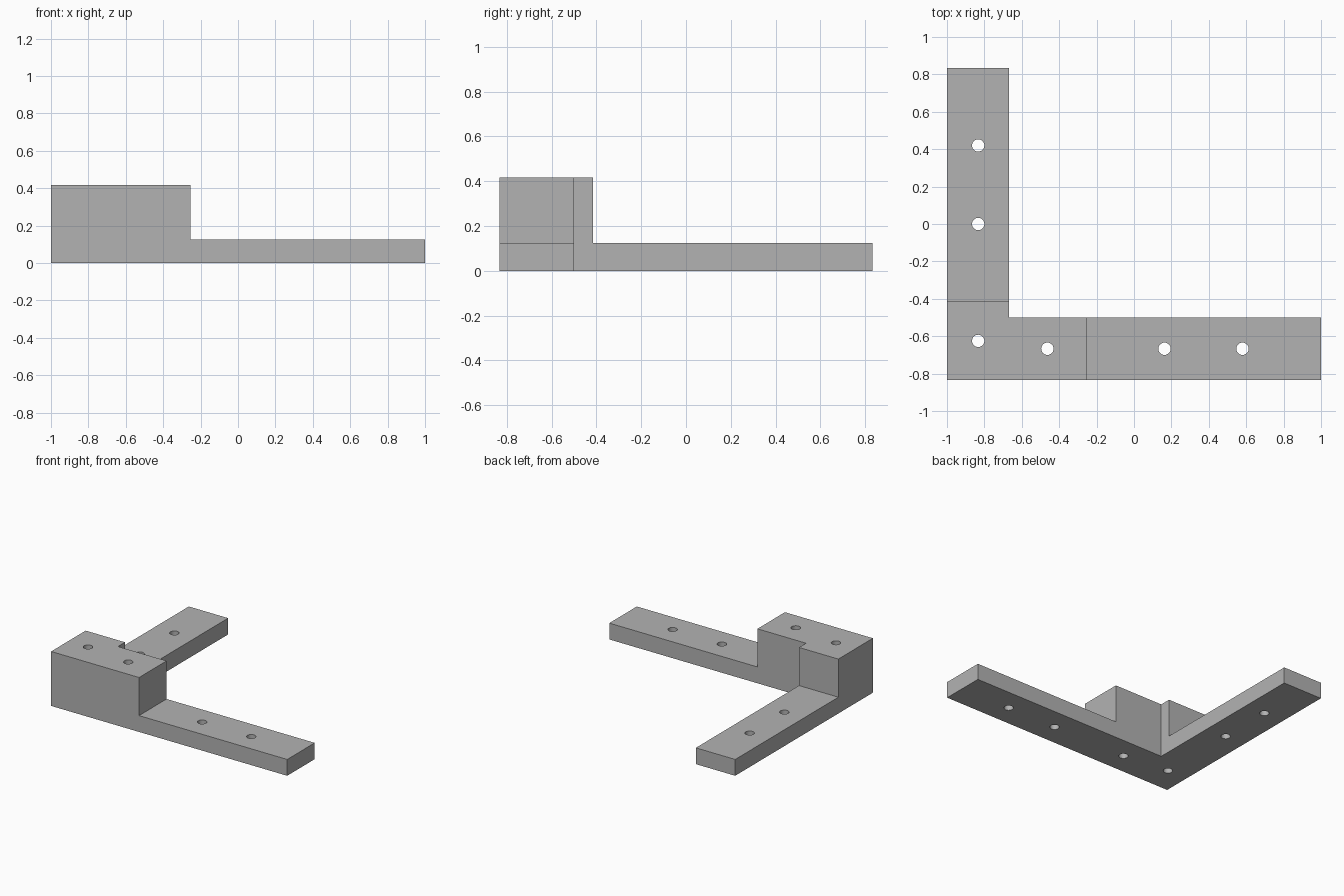
import bpy
import bmesh
from mathutils import Matrix, Vector

if "Cube" in bpy.data.objects:
    bpy.data.objects.remove(bpy.data.objects["Cube"], do_unlink=True)

HALF_Y = 0.833      # half depth of the bracket
ARM = 0.333         # width of each arm
PLATE = 0.125       # thickness of the thin arms
TALL = 0.417        # height of the corner block
HOLE_R = 0.033

grey = bpy.data.materials.new("plain grey")
grey.use_nodes = True
colour = (0.45, 0.45, 0.45, 1)
grey.diffuse_color = colour
grey.node_tree.nodes["Principled BSDF"].inputs["Base Color"].default_value = colour


def make_object(name, bm):
    bmesh.ops.recalc_face_normals(bm, faces=bm.faces)
    mesh = bpy.data.meshes.new(name)
    bm.to_mesh(mesh)
    bm.free()
    mesh.materials.append(grey)
    obj = bpy.data.objects.new(name, mesh)
    bpy.context.collection.objects.link(obj)
    return obj


def box(name, low, high):
    low, high = Vector(low), Vector(high)
    bm = bmesh.new()
    bmesh.ops.create_cube(bm, size=1, matrix=Matrix.Translation((low + high) / 2)
                          @ Matrix.Diagonal((*(high - low), 1)))
    return make_object(name, bm)


def cylinder(name, x, y):
    bm = bmesh.new()
    bmesh.ops.create_cone(bm, cap_ends=True, segments=32, radius1=HOLE_R,
                          radius2=HOLE_R, depth=2, matrix=Matrix.Translation((x, y, 0)))
    return make_object(name, bm)


def cut(target, cutter):
    cutter.hide_render = True
    mod = target.modifiers.new("cut", "BOOLEAN")
    mod.operation = "DIFFERENCE"
    mod.solver = "EXACT"
    mod.object = cutter
    bpy.context.view_layer.objects.active = target
    bpy.ops.object.modifier_apply(modifier=mod.name)
    bpy.data.objects.remove(cutter, do_unlink=True)


# L-shaped bracket, extruded to the corner block's height
outline = [(-1, -HALF_Y), (1, -HALF_Y), (1, ARM - HALF_Y),
           (ARM - 1, ARM - HALF_Y), (ARM - 1, HALF_Y), (-1, HALF_Y)]
bm = bmesh.new()
base = bm.faces.new([bm.verts.new((x, y, 0)) for x, y in outline])
top = bmesh.ops.extrude_face_region(bm, geom=[base], use_keep_orig=True)["geom"]
bmesh.ops.translate(bm, vec=(0, 0, TALL),
                    verts=[v for v in top if isinstance(v, bmesh.types.BMVert)])
bracket = make_object("corner_bracket", bm)

# Step both arms down from the corner block
cut(bracket, box("long_arm_step", (-0.255, -1, PLATE), (1.2, -0.4, 1)))
cut(bracket, box("short_arm_step", (-1.2, -0.415, PLATE), (-0.6, 1, 1)))

# Screw holes through the arms and the block
holes = [(-0.833, 0.42), (-0.833, 0), (-0.833, -0.625),
         (-0.463, -0.667), (0.163, -0.667), (0.58, -0.667)]
for x, y in holes:
    cut(bracket, cylinder("screw_hole", x, y))

bpy.ops.object.select_all(action="DESELECT")
bracket.select_set(True)
bpy.context.view_layer.objects.active = bracket
bpy.ops.object.shade_smooth_by_angle()
